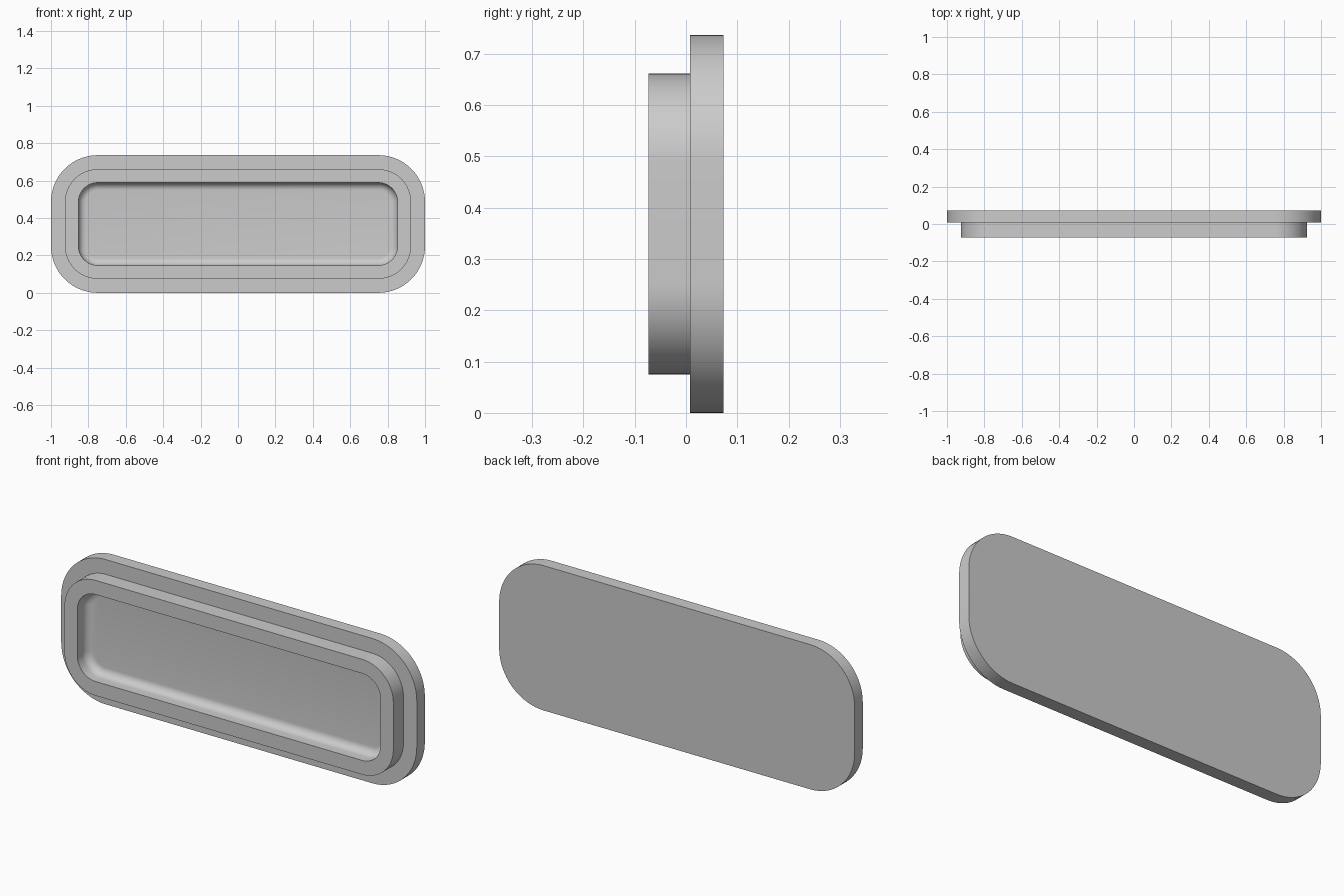
import bpy, bmesh, math

if "Cube" in bpy.data.objects:
    bpy.data.objects.remove(bpy.data.objects["Cube"])

HALF_W, HALF_H, CORNER = 1.0, 0.368, 0.25
BACK, STEP, FRONT = 0.073, 0.008, -0.073
COLLAR, RECESS, FILLET = 0.075, 0.147, 0.04
ARC_STEPS = 16

grey = bpy.data.materials.new("plain grey")
grey.use_nodes = True
colour = (0.6, 0.6, 0.6, 1)
grey.diffuse_color = colour
grey.node_tree.nodes["Principled BSDF"].inputs["Base Color"].default_value = colour


def rounded_loop(bm, inset, y):
    """Ring of vertices on a rounded rectangle, offset inward by inset."""
    r = CORNER - inset
    cx, cz = HALF_W - CORNER, HALF_H - CORNER
    verts = []
    for i, (sx, sz) in enumerate([(1, 1), (-1, 1), (-1, -1), (1, -1)]):
        for k in range(ARC_STEPS + 1):
            a = (i + k / ARC_STEPS) * math.pi / 2
            verts.append(bm.verts.new((sx * cx + r * math.cos(a), y,
                                       HALF_H + sz * cz + r * math.sin(a))))
    return verts


def build(name, profile, cap_first=False, cap_last=False):
    """Skin successive rounded loops given as (inset, y)."""
    bm = bmesh.new()
    loops = [rounded_loop(bm, *p) for p in profile]
    for a, b in zip(loops, loops[1:]):
        for i in range(len(a)):
            j = (i + 1) % len(a)
            bm.faces.new((a[i], a[j], b[j], b[i]))
    if cap_first:
        bm.faces.new(loops[0][::-1])
    if cap_last:
        bm.faces.new(loops[-1])
    mesh = bpy.data.meshes.new(name)
    bm.to_mesh(mesh)
    bm.free()
    mesh.materials.append(grey)
    obj = bpy.data.objects.new(name, mesh)
    bpy.context.collection.objects.link(obj)
    bpy.ops.object.select_all(action="DESELECT")
    obj.select_set(True)
    bpy.context.view_layer.objects.active = obj
    bpy.ops.object.shade_smooth_by_angle(angle=math.radians(30))
    return obj


# Wide backing flange, open where the collar joins it
build("flange", [(0, BACK), (0, STEP), (COLLAR, STEP)], cap_first=True)

# Raised collar with a dished recess that curves into its floor
dish = [(RECESS + FILLET * (1 - math.cos(t)), STEP - FILLET * (1 - math.sin(t)))
        for t in (k * math.pi / 16 for k in range(9))]
build("collar_and_recess",
      [(COLLAR, STEP), (COLLAR, FRONT), (RECESS, FRONT)] + dish, cap_last=True)
